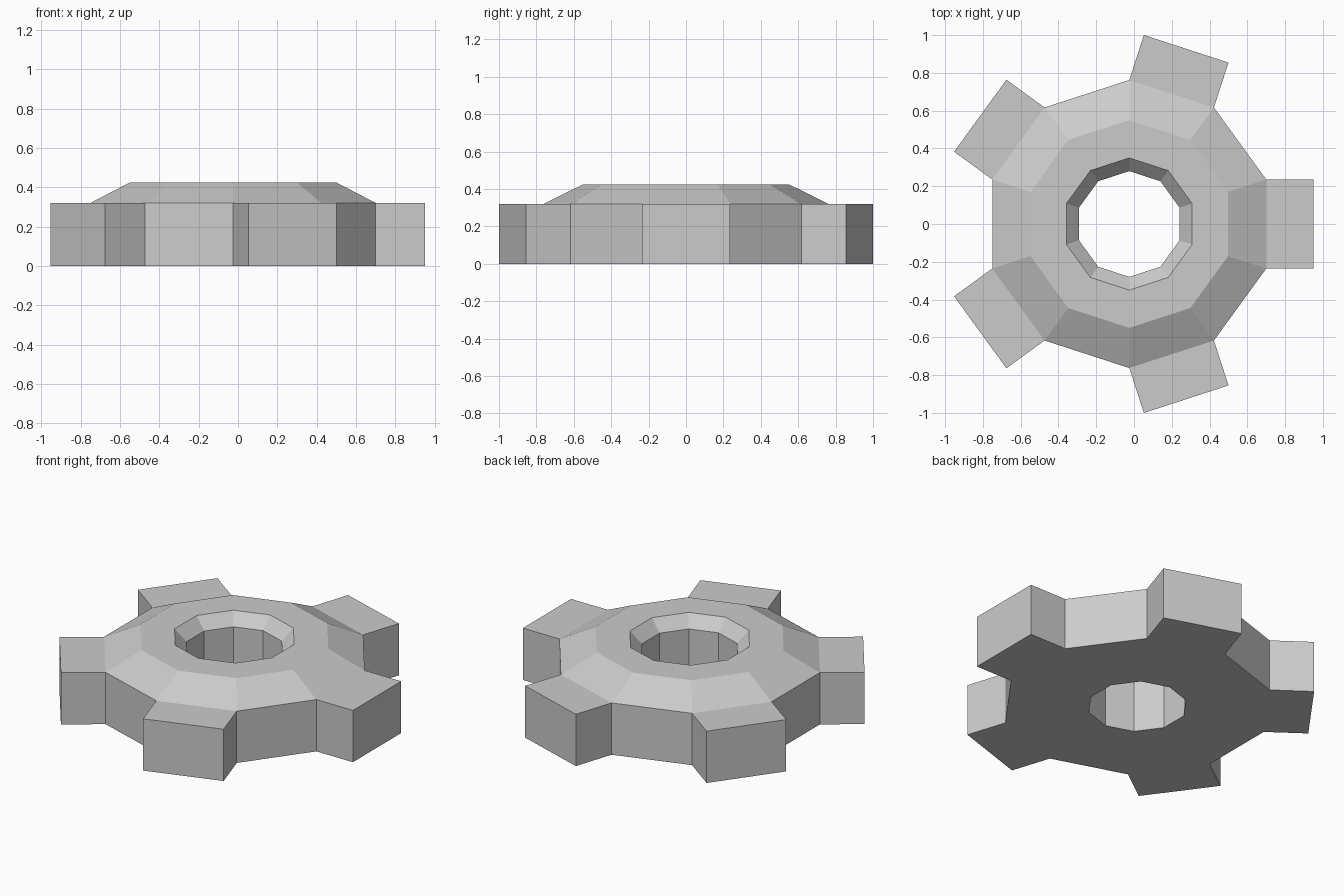
import bpy
import bmesh
from math import radians
from mathutils import Matrix, Vector

cube = bpy.data.objects.get("Cube")
if cube:
    bpy.data.objects.remove(cube, do_unlink=True)

SIDES = 10
TOOTH_LENGTH = 0.25
CENTRE_X = -0.025

# Plain grey metal
metal = bpy.data.materials.new("grey metal")
metal.use_nodes = True
grey = (0.6, 0.6, 0.6, 1)
metal.diffuse_color = grey
metal.node_tree.nodes["Principled BSDF"].inputs["Base Color"].default_value = grey

# Cross-section (radius, height): rim, bevelled shoulder, top, bore chamfer, bore
profile = [(0.7625, 0), (0.7625, 0.32), (0.55, 0.425),
           (0.35, 0.425), (0.28, 0.355), (0.28, 0)]

bm = bmesh.new()
rings = []
for radius, height in profile:
    ring = []
    for i in range(SIDES):
        turn = Matrix.Rotation(radians(360 / SIDES * (i - 0.5)), 3, 'Z')
        ring.append(bm.verts.new(turn @ Vector((radius, 0, height))))
    rings.append(ring)

# Ten-sided body, closed underneath by the last pair of rings
rim_faces = []
for r, lower in enumerate(rings):
    upper = rings[(r + 1) % len(rings)]
    for i in range(SIDES):
        j = (i + 1) % SIDES
        face = bm.faces.new((lower[i], lower[j], upper[j], upper[i]))
        if r == 0:
            rim_faces.append(face)
bm.normal_update()

# Teeth: every second rim face pulled straight outwards
teeth = rim_faces[::2]
normals = [f.normal.copy() for f in teeth]
for face, normal in zip(teeth, normals):
    out = bmesh.ops.extrude_face_region(bm, geom=[face])["geom"]
    bmesh.ops.translate(bm, vec=normal * TOOTH_LENGTH,
                        verts=[g for g in out if isinstance(g, bmesh.types.BMVert)])
    bm.faces.remove(face) if face.is_valid else None

bmesh.ops.recalc_face_normals(bm, faces=bm.faces[:])
mesh = bpy.data.meshes.new("gear_wheel")
bm.to_mesh(mesh)
bm.free()
mesh.materials.append(metal)
gear = bpy.data.objects.new("gear_wheel", mesh)
gear.location.x = CENTRE_X
bpy.context.collection.objects.link(gear)
